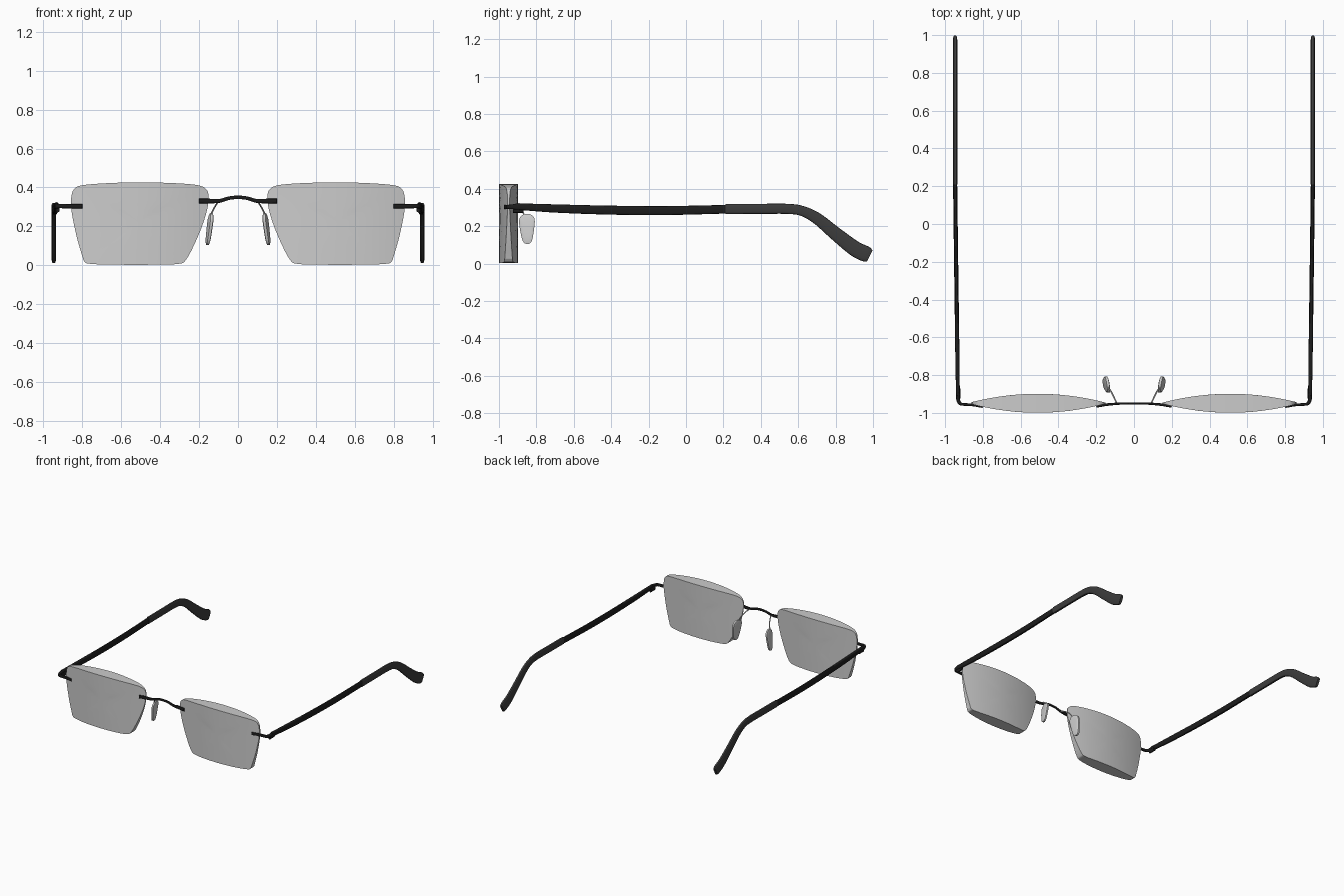
import bpy, bmesh, math
from mathutils import Vector

if "Cube" in bpy.data.objects:
    bpy.data.objects.remove(bpy.data.objects["Cube"])


def material(name, v):
    m = bpy.data.materials.new(name)
    m.diffuse_color = (v, v, v, 1)
    m.use_nodes = True
    m.node_tree.nodes["Principled BSDF"].inputs["Base Color"].default_value = m.diffuse_color
    return m


BLACK = material("black_metal", 0.012)
DARK = material("dark_plastic", 0.045)


def smooth_path(pts, n, closed=False):
    """Catmull-Rom through points of any dimension."""
    pts = [Vector(p) for p in pts]
    k, out = len(pts), []
    for i in range(k if closed else k - 1):
        if closed:
            a, b, c, d = (pts[(i + j) % k] for j in (-1, 0, 1, 2))
        else:
            b, c = pts[i], pts[i + 1]
            a = pts[i - 1] if i else b * 2 - c
            d = pts[i + 2] if i + 2 < k else c * 2 - b
        for j in range(n):
            t = j / n
            out.append(0.5 * (b * 2 + (c - a) * t + (a * 2 - b * 5 + c * 4 - d) * t**2
                              + (b * 3 - a - c * 3 + d) * t**3))
    return out if closed else out + [pts[-1]]


def finish(name, bm, mat, mirror, angle=40):
    bmesh.ops.recalc_face_normals(bm, faces=bm.faces)
    me = bpy.data.meshes.new(name)
    bm.to_mesh(me)
    bm.free()
    ob = bpy.data.objects.new(name, me)
    bpy.context.collection.objects.link(ob)
    if mat:
        me.materials.append(mat)
    bpy.ops.object.select_all(action='DESELECT')
    ob.select_set(True)
    bpy.context.view_layer.objects.active = ob
    bpy.ops.object.shade_smooth_by_angle(angle=math.radians(angle))
    if mirror:
        m = ob.modifiers.new("mirror", 'MIRROR')
        m.use_mirror_merge = False
    return ob


def sweep(name, centres, sizes, mat, mirror=True, n=6, sides=16, power=0.6):
    """Rounded-box section swept along a path; sizes are (half width, half height)."""
    path, size = smooth_path(centres, n), smooth_path(sizes, n)
    bm, rings = bmesh.new(), []
    for i, p in enumerate(path):
        t = (path[min(i + 1, len(path) - 1)] - path[max(i - 1, 0)]).normalized()
        side = t.cross(Vector((0, 0, 1))).normalized()
        up = side.cross(t)
        ring = []
        for k in range(sides):
            a = 2 * math.pi * k / sides
            c, s = math.cos(a), math.sin(a)
            u = math.copysign(abs(c)**power, c) * size[i][0]
            v = math.copysign(abs(s)**power, s) * size[i][1]
            ring.append(bm.verts.new(p + side * u + up * v))
        rings.append(ring)
    for r, q in zip(rings, rings[1:]):
        for k in range(sides):
            j = (k + 1) % sides
            bm.faces.new((r[k], r[j], q[j], q[k]))
    bm.faces.new(rings[0])
    bm.faces.new(rings[-1])
    return finish(name, bm, mat, mirror)


def slab(name, outline, place, n=6, steps=(0.3, 0.55, 0.75, 0.9, 1.0), angle=40):
    """Closed outline filled by rings; place(u, v, s, side) gives the surface point."""
    loop = smooth_path(outline, n, True)
    mid = sum(loop, Vector((0, 0))) / len(loop)
    bm, rims, k = bmesh.new(), [], len(loop)
    for side in (-1, 1):
        hub, prev = bm.verts.new(place(mid[0], mid[1], 0, side)), None
        for s in steps:
            ring = []
            for p in loop:
                q = mid.lerp(p, s)
                ring.append(bm.verts.new(place(q[0], q[1], s, side)))
            for i in range(k):
                j = (i + 1) % k
                bm.faces.new((prev[i], prev[j], ring[j], ring[i]) if prev
                             else (hub, ring[i], ring[j]))
            prev = ring
        rims.append(prev)
    for i in range(k):
        j = (i + 1) % k
        bm.faces.new((rims[0][i], rims[0][j], rims[1][j], rims[1][i]))
    return finish(name, bm, None, True, angle)


# Lenses: rounded outline between two shallow cylindrical curves
def lens_point(x, z, s, side):
    t = ((x - 0.51) / 0.353)**2
    y = -0.999 + 0.046 * t if side < 0 else -0.899 - 0.045 * t
    return (x, y, z)


slab("lens", [(0.152, 0.36), (0.166, 0.393), (0.21, 0.412), (0.33, 0.422), (0.5, 0.426),
              (0.67, 0.422), (0.8, 0.411), (0.842, 0.392), (0.857, 0.35), (0.856, 0.28),
              (0.83, 0.15), (0.8, 0.045), (0.79, 0.02), (0.765, 0.008), (0.65, 0.003),
              (0.4, 0.003), (0.3, 0.008), (0.27, 0.025), (0.235, 0.085), (0.187, 0.195),
              (0.158, 0.29)], lens_point, angle=30)

# Bridge: flat arched bar clipped to the lens fronts
half = [(0.2, -0.966, 0.33), (0.15, -0.957, 0.33), (0.095, -0.952, 0.331), (0.045, -0.951, 0.345)]
sizes = [(0.007, 0.012), (0.007, 0.012), (0.006, 0.01), (0.005, 0.009)]
sweep("bridge", [(-x, y, z) for x, y, z in half] + [(0, -0.951, 0.349)] + half[::-1],
      sizes + [(0.005, 0.009)] + sizes[::-1], BLACK, mirror=False)

# Nose pad arms and pads
sweep("pad_arm", [(0.09, -0.95, 0.331), (0.105, -0.92, 0.322), (0.122, -0.885, 0.295),
                  (0.138, -0.866, 0.262), (0.146, -0.848, 0.225)],
      [(0.004, 0.004)] * 5, None, sides=8, power=1)


def pad_point(y, z, s, side):
    thick = 0.012 * (1 - 0.45 * s**5)
    x = 0.147 + (0.185 - z) * 0.12 + (y + 0.85) * 0.15
    return (x + side * thick, y, z)


slab("nose_pad", [(-0.892, 0.235), (-0.875, 0.26), (-0.85, 0.266), (-0.825, 0.26),
                  (-0.809, 0.235), (-0.813, 0.18), (-0.825, 0.12), (-0.848, 0.105),
                  (-0.872, 0.12), (-0.887, 0.18)], pad_point, n=4)

# End pieces curving round from the lens to the temple, with hinge below
sweep("end_piece", [(0.8, -0.967, 0.303), (0.86, -0.957, 0.303), (0.905, -0.955, 0.304),
                    (0.923, -0.948, 0.304), (0.931, -0.928, 0.304), (0.932, -0.89, 0.306)],
      [(0.007, 0.011)] * 3 + [(0.009, 0.011), (0.01, 0.013), (0.01, 0.018)], BLACK)
sweep("hinge", [(0.927, -0.925, 0.288), (0.927, -0.87, 0.288)], [(0.009, 0.016)] * 2, BLACK)

# Temples
sweep("temple", [(0.932, -0.91, 0.306), (0.935, -0.7, 0.295), (0.939, -0.4, 0.286),
                 (0.943, -0.1, 0.284), (0.947, 0.22, 0.291)],
      [(0.01, 0.017), (0.011, 0.022), (0.011, 0.024), (0.011, 0.024), (0.011, 0.023)], BLACK)

# Temple tips bending down behind the ear
sweep("temple_tip", [(0.947, 0.21, 0.292), (0.947, 0.4, 0.293), (0.947, 0.54, 0.293),
                     (0.947, 0.62, 0.282), (0.947, 0.7, 0.242), (0.947, 0.8, 0.16),
                     (0.947, 0.9, 0.082), (0.947, 0.96, 0.052), (0.947, 0.982, 0.041)],
      [(0.012, 0.027)] * 4 + [(0.012, 0.031), (0.012, 0.036), (0.012, 0.041),
                              (0.012, 0.042), (0.01, 0.034)], DARK)
